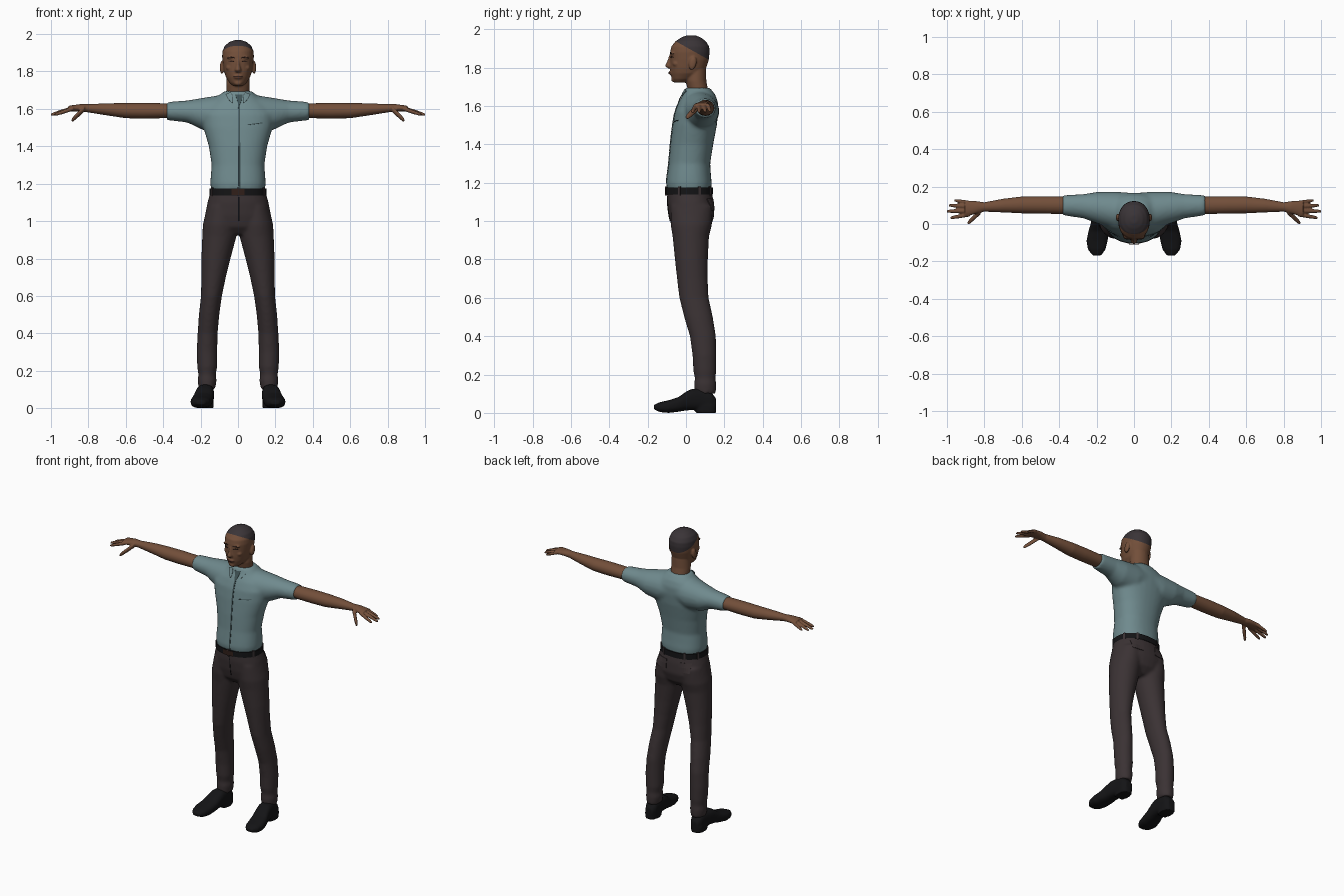
import bpy, bmesh, math
from mathutils import Matrix, Vector
from mathutils.bvhtree import BVHTree

if "Cube" in bpy.data.objects:
    bpy.data.objects.remove(bpy.data.objects["Cube"])


def material(name, r, g, b):
    m = bpy.data.materials.new(name)
    m.use_nodes = True
    m.diffuse_color = (r, g, b, 1)
    node = m.node_tree.nodes["Principled BSDF"]
    node.inputs["Base Color"].default_value = (r, g, b, 1)
    node.inputs["Roughness"].default_value = 0.8
    return m


SKIN = material("brown_skin", .17, .078, .042)
HAIR = material("dark_hair", .042, .034, .038)
SHIRT = material("grey_teal_cloth", .16, .255, .27)
SEAM = material("dark_teal_seam", .05, .085, .09)
TROUSER = material("dark_brown_cloth", .043, .032, .034)
BLACK = material("black_leather", .007, .007, .008)
FEATURE = material("dark_face_lines", .03, .014, .01)
LIP = material("dull_lips", .12, .045, .03)


def tube(bm, axis, rows, flip=1, power=1.0, sides=32):
    """Loft ellipses along an axis; a short row is symmetric in x."""
    rings = []
    for row in rows:
        if len(row) == 4:
            row = (row[0], -row[1], *row[1:])
        t, u0, u1, v0, v1 = row
        ring = []
        for k in range(sides):
            a = math.tau * k / sides
            c, s = (math.copysign(abs(f) ** power, f) for f in (math.cos(a), math.sin(a)))
            u = (u0 + u1) / 2 + (u1 - u0) / 2 * c
            v = (v0 + v1) / 2 + (v1 - v0) / 2 * s
            x, y, z = {"x": (t, u, v), "y": (u, t, v), "z": (u, v, t)}[axis]
            ring.append(bm.verts.new((x * flip, y, z)))
        rings.append(ring)
    for a, b in zip(rings, rings[1:]):
        for k in range(sides):
            n = (k + 1) % sides
            bm.faces.new((a[k], a[n], b[n], b[k]))
    bm.faces.new(rings[0])
    bm.faces.new(rings[-1])


def ball(bm, centre, size, tilt=0.0):
    m = Matrix.Translation(centre) @ Matrix.Rotation(tilt, 4, "X") @ Matrix.Diagonal((*size, 1))
    bmesh.ops.create_uvsphere(bm, u_segments=20, v_segments=12, radius=1, matrix=m)


def finish(name, bm, mat, voxel=0, smooth=4):
    """Turn the bmesh into an object, fusing its pieces into one skin."""
    bmesh.ops.recalc_face_normals(bm, faces=bm.faces)
    mesh = bpy.data.meshes.new(name)
    bm.to_mesh(mesh)
    bm.free()
    ob = bpy.data.objects.new(name, mesh)
    bpy.context.collection.objects.link(ob)
    if voxel:
        r = ob.modifiers.new("fuse", "REMESH")
        r.mode, r.voxel_size = "VOXEL", voxel
        s = ob.modifiers.new("soften", "SMOOTH")
        s.factor, s.iterations = .5, smooth
        dg = bpy.context.evaluated_depsgraph_get()
        fused = bpy.data.meshes.new_from_object(ob.evaluated_get(dg))
        ob.modifiers.clear()
        ob.data = fused
    ob.data.materials.clear()
    ob.data.materials.append(mat)
    for p in ob.data.polygons:
        p.use_smooth = bool(voxel)
    return ob


def patch(name, target, path, mat, side=-1, lift=.002, steps=6):
    """Thin plate laid on the front or back of a part; path holds (x, z, half height or width)."""
    src = bmesh.new()
    src.from_mesh(target.data)
    tree = BVHTree.FromBMesh(src)
    src.free()
    pts = [Vector(a).lerp(Vector(b), i / steps) for a, b in zip(path, path[1:]) for i in range(steps)]
    pts.append(Vector(path[-1]))
    along = Vector(path[-1]).xy - Vector(path[0]).xy
    across = Vector((-along.y, along.x)).normalized()
    bm, rows = bmesh.new(), []
    for p in pts:
        row = []
        for f in (-1, 0, 1):
            q = p.xy + across * p.z * f
            hit, normal, _, _ = tree.ray_cast(Vector((q.x, side, q.y)), Vector((0, -side, 0)))
            row.append(bm.verts.new(hit + normal * lift) if hit else None)
        rows.append(row)
    for a, b in zip(rows, rows[1:]):
        for k in (0, 1):
            quad = (a[k], a[k + 1], b[k + 1], b[k])
            if all(quad):
                bm.faces.new(quad if side < 0 else quad[::-1])
    ob = finish(name, bm, mat)
    mod = ob.modifiers.new("thickness", "SOLIDIFY")
    mod.thickness, mod.offset = .003, 0
    return ob


# Shirt: trunk and sleeves
bm = bmesh.new()
tube(bm, "z", [(1.16, .143, -.098, .132), (1.2, .148, -.103, .134), (1.24, .146, -.098, .13),
               (1.3, .141, -.09, .126), (1.4, .156, -.082, .142), (1.5, .185, -.07, .161),
               (1.57, .195, -.058, .168), (1.62, .17, -.038, .167), (1.66, .115, -.015, .152),
               (1.695, .074, -.002, .124)], power=.88)
for s in (1, -1):
    tube(bm, "x", [(0, -.02, .165, 1.5, 1.67), (.1, -.03, .173, 1.47, 1.673), (.2, .004, .171, 1.492, 1.657),
                   (.27, .03, .16, 1.527, 1.645), (.38, .046, .154, 1.54, 1.637)], s)
shirt = finish("shirt", bm, SHIRT, .01, 6)
patch("shirt_placket", shirt, [(.008, 1.17, .004), (.008, 1.4, .004), (.006, 1.63, .005)], SEAM)
patch("neck_opening", shirt, [(.006, 1.62, .004), (.008, 1.65, .014), (.004, 1.675, .02)], SEAM, lift=.003)
patch("chest_pocket_seam", shirt, [(.05, 1.515, .002), (.13, 1.525, .002)], SEAM)
for s, side in ((1, "left"), (-1, "right")):
    patch(side + "_collar", shirt, [(s * .03, 1.63, .004), (s * .04, 1.66, .016), (s * .05, 1.68, .014)],
          SHIRT, lift=.006)

# Trousers: hips and two legs
bm = bmesh.new()
tube(bm, "z", [(1.165, .145, -.096, .132), (1.1, .163, -.098, .144), (1.03, .177, -.09, .148),
               (.97, .165, -.075, .13), (.93, .11, -.04, .09)], power=.9)
for s in (1, -1):
    tube(bm, "z", [(1.08, .02, .165, -.08, .14), (.98, .004, .188, -.08, .135), (.92, .008, .191, -.07, .12),
                   (.8, .04, .196, -.058, .114), (.7, .065, .196, -.047, .113), (.6, .086, .198, -.035, .118),
                   (.5, .1, .209, -.01, .14), (.4, .109, .216, .02, .156), (.3, .111, .221, .034, .158),
                   (.22, .111, .218, .038, .158), (.18, .119, .212, .046, .154), (.15, .114, .216, .042, .158),
                   (.1, .122, .21, .044, .156)], s)
trousers = finish("trousers", bm, TROUSER, .01, 4)
patch("fly_seam", trousers, [(.006, 1.0, .002), (.006, 1.13, .002)], BLACK, lift=.001)
for s, side in ((1, "left"), (-1, "right")):
    patch(side + "_back_pocket", trousers, [(s * .045, 1.085, .03), (s * .12, 1.085, .03)],
          TROUSER, side=1, lift=.004)

# Belt with buckle and loops
bm = bmesh.new()
tube(bm, "z", [(z, .152, -.104, .14) for z in (1.138, 1.174)], power=.9, sides=64)
belt = finish("belt", bm, BLACK)
bpy.context.view_layer.objects.active = belt
belt.select_set(True)
bpy.ops.object.shade_smooth_by_angle()
patch("buckle", belt, [(-.035, 1.156, .016), (.035, 1.156, .016)], FEATURE, lift=.004)
bm = bmesh.new()
for deg in (25, 60, 120, 155, 205, 270, 335):
    a = math.radians(deg)
    m = Matrix.Translation((.15 * math.cos(a), .018 + .121 * math.sin(a), 1.156))
    m = m @ Matrix.Rotation(a, 4, "Z") @ Matrix.Diagonal((.012, .012, .046, 1))
    bmesh.ops.create_cube(bm, size=1, matrix=m)
finish("belt_loops", bm, TROUSER)

# Head, neck, nose, ears and lips
bm = bmesh.new()
tube(bm, "z", [(1.6, .06, .02, .12), (1.69, .061, .008, .114), (1.73, .063, -.002, .106), (1.79, .06, 0, .105)])
tube(bm, "z", [(1.722, .026, -.06, -.005), (1.74, .046, -.073, .04), (1.77, .065, -.08, .09),
               (1.8, .074, -.083, .106), (1.84, .081, -.083, .119), (1.88, .085, -.083, .123),
               (1.91, .083, -.076, .121), (1.938, .07, -.054, .103), (1.957, .047, -.024, .077),
               (1.968, .018, .005, .048)], power=.93)
tube(bm, "z", [(1.868, .008, -.086, -.06), (1.835, .01, -.097, -.06), (1.808, .018, -.11, -.06),
               (1.795, .014, -.094, -.06)])
ball(bm, (0, -.078, 1.772), (.024, .012, .012))
ball(bm, (0, -.064, 1.738), (.022, .014, .014))
for s in (1, -1):
    ball(bm, (s * .034, -.068, 1.874), (.024, .013, .008))
    ball(bm, (s * .045, -.05, 1.82), (.02, .02, .016))
    ball(bm, (s * .086, .035, 1.822), (.011, .02, .036), -.2)
head = finish("head", bm, SKIN, .005, 4)

# Cropped hair above a slanted hairline
head.data.materials.append(HAIR)
bm = bmesh.new()
bm.from_mesh(head.data)
point, slope = Vector((0, 0, 1.907)), Vector((0, .56, 1))
bmesh.ops.bisect_plane(bm, geom=bm.verts[:] + bm.edges[:] + bm.faces[:], plane_co=point, plane_no=slope)
for f in bm.faces:
    f.material_index = int((f.calc_center_median() - point).dot(slope) > 0)
    f.smooth = True
bm.to_mesh(head.data)
bm.free()

# Painted face details
patch("mouth", head, [(-.024, 1.771, .001), (0, 1.773, .006), (.024, 1.771, .001)], LIP, lift=.001)
patch("mouth_line", head, [(-.025, 1.773, .001), (.025, 1.773, .001)], FEATURE)
for s, side in ((1, "left"), (-1, "right")):
    patch(side + "_eye", head, [(s * .02, 1.853, .001), (s * .034, 1.855, .004), (s * .049, 1.854, .001)], FEATURE)
    patch(side + "_brow", head, [(s * .016, 1.872, .002), (s * .035, 1.877, .003), (s * .056, 1.872, .001)], FEATURE)

# Arms with hands, and shoes
FINGERS = [((.88, .115, 1.602), (.96, .126, 1.572), .010), ((.885, .094, 1.604), (.99, .1, 1.57), .011),
           ((.885, .07, 1.604), (1.002, .068, 1.568), .011), ((.88, .05, 1.602), (.982, .033, 1.568), .011),
           ((.82, .068, 1.602), (.89, .003, 1.537), .016)]
for s, side in ((1, "left"), (-1, "right")):
    bm = bmesh.new()
    tube(bm, "x", [(.3, .055, .145, 1.552, 1.628), (.4, .054, .147, 1.55, 1.63), (.5, .055, .148, 1.548, 1.632),
                   (.6, .057, .147, 1.55, 1.631), (.7, .062, .135, 1.565, 1.63), (.8, .066, .116, 1.581, 1.625),
                   (.84, .056, .122, 1.586, 1.626), (.905, .038, .126, 1.586, 1.617)], s)
    for start, end, r in FINGERS:
        rows = []
        for t, size in ((0, 1), (.5, 1), (.85, .85), (1, .55)):
            x, y, z = Vector(start).lerp(Vector(end), t)
            w = r * size
            rows.append((x, y - w, y + w, z - w, z + w))
        tube(bm, "x", rows, s, sides=12)
    finish(side + "_arm", bm, SKIN, .0045, 3)

    bm = bmesh.new()
    tube(bm, "y", [(.157, .145, .195, .02, .075), (.13, .13, .21, .014, .11), (.08, .128, .216, .014, .128),
                   (.03, .128, .226, .014, .125), (0, .13, .232, .013, .11), (-.04, .134, .244, .006, .082),
                   (-.09, .141, .254, 0, .066), (-.135, .152, .247, .004, .056), (-.168, .175, .222, .018, .042)],
         s, power=.75)
    tube(bm, "z", [(0, .132, .212, .05, .157), (.04, .13, .214, .045, .158)], s, power=.7)
    finish(side + "_shoe", bm, BLACK, .007, 2)
